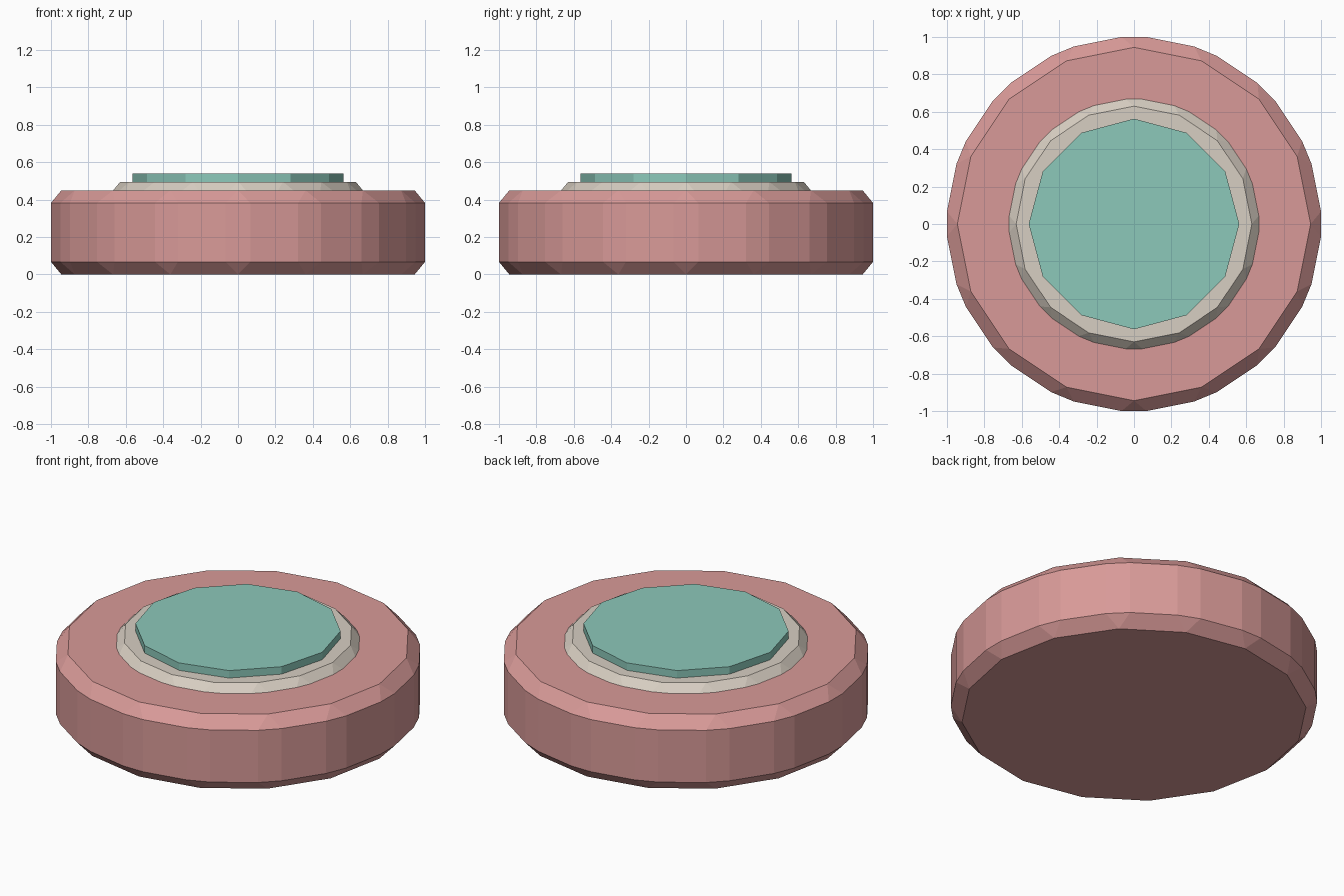
import bpy

if "Cube" in bpy.data.objects:
    bpy.data.objects.remove(bpy.data.objects["Cube"])


def material(name, rgb):
    m = bpy.data.materials.new(name)
    m.diffuse_color = (*rgb, 1.0)
    m.use_nodes = True
    m.node_tree.nodes["Principled BSDF"].inputs["Base Color"].default_value = m.diffuse_color
    return m


def disc(name, sides, radius, z0, z1, mat, bevel=0.0):
    """Flat-shaded upright cylinder; bevel chamfers every edge, uprights too."""
    bpy.ops.mesh.primitive_cylinder_add(
        vertices=sides, radius=radius, depth=z1 - z0, location=(0, 0, (z0 + z1) / 2))
    ob = bpy.context.object
    ob.name = name
    ob.data.materials.append(mat)
    if bevel:
        mod = ob.modifiers.new("chamfer", 'BEVEL')
        mod.width = bevel
        mod.segments = 1
        mod.limit_method = 'NONE'
    return ob


pink = material("dusty pink", (0.69, 0.323, 0.314))
cream = material("cream", (0.685, 0.62, 0.54))
teal = material("soft teal", (0.262, 0.578, 0.49))

# Thick round base
disc("base", 16, 1.0131, 0.0, 0.45, pink, 0.0675)
# Raised collar, sunk into the base so only its chamfer shows
disc("collar", 16, 0.676, 0.40, 0.495, cream, 0.045)
# Button plate on top
disc("top_plate", 12, 0.563, 0.45, 0.54, teal)
